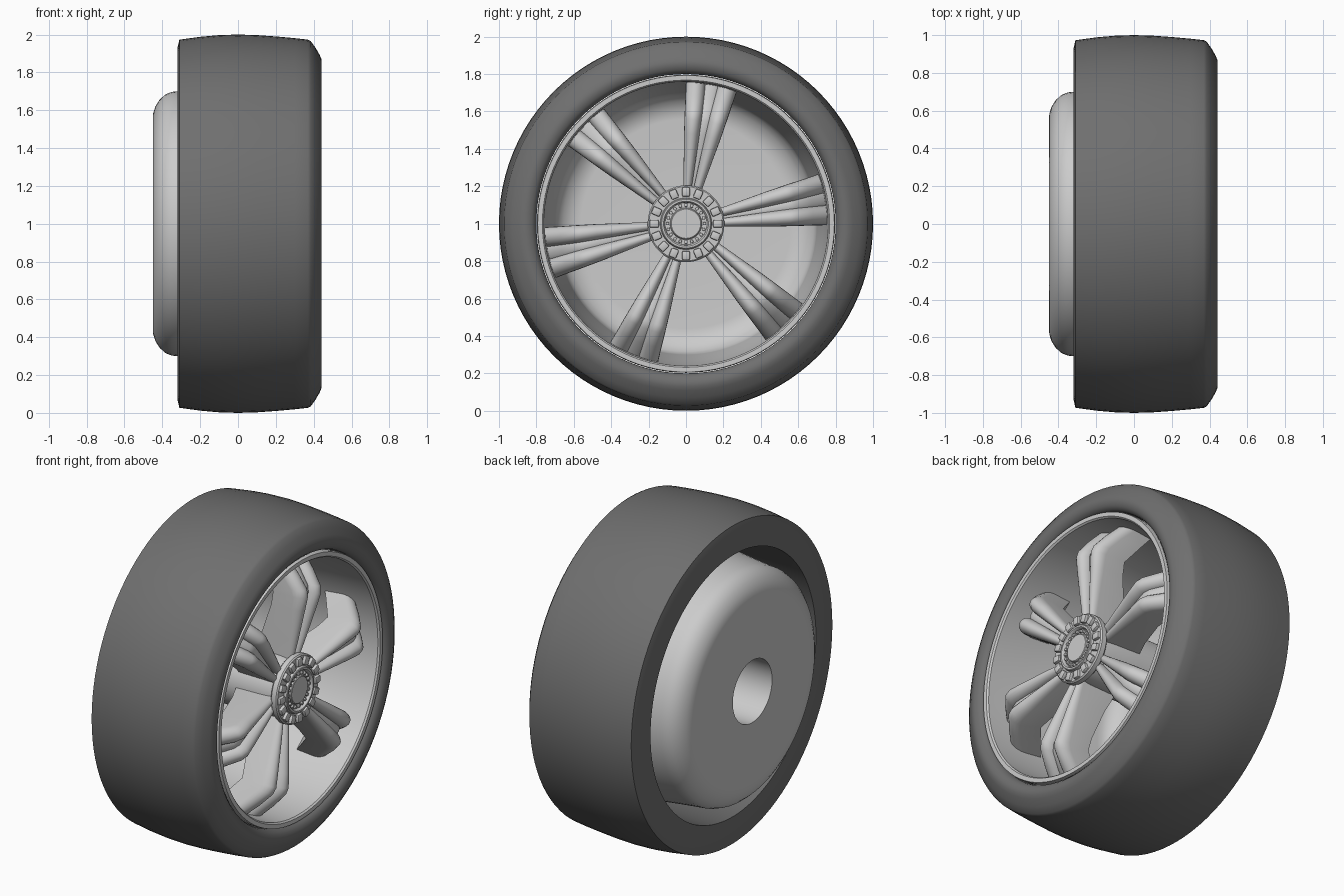
import bpy, bmesh
from math import sin, cos, pi, radians, sqrt
from mathutils import Matrix, Vector

if "Cube" in bpy.data.objects:
    bpy.data.objects.remove(bpy.data.objects["Cube"])

CENTRE = Vector((0, 0, 1))


def finish(bm, name, mat=None, sharp=35):
    bmesh.ops.remove_doubles(bm, verts=bm.verts, dist=0.0002)
    bmesh.ops.recalc_face_normals(bm, faces=bm.faces)
    me = bpy.data.meshes.new(name)
    bm.to_mesh(me)
    bm.free()
    me.shade_smooth()
    me.set_sharp_from_angle(angle=radians(sharp))
    return place(me, name, 0, mat)


def place(me, name, angle, mat=None):
    ob = bpy.data.objects.new(name, me)
    ob.location = CENTRE
    ob.rotation_euler = (angle, 0, 0)
    bpy.context.collection.objects.link(ob)
    if mat:
        me.materials.append(mat)
    return ob


def revolve(name, profile, closed=False, mat=None, n=96):
    """Spin an (x, radius) profile around the wheel axle."""
    bm = bmesh.new()
    rings = [[bm.verts.new((x, r * cos(2 * pi * i / n), r * sin(2 * pi * i / n)))
              for i in range(n)] for x, r in profile]
    pairs = list(zip(rings, rings[1:]))
    if closed:
        pairs.append((rings[-1], rings[0]))
    for a, b in pairs:
        for i in range(n):
            j = (i + 1) % n
            bm.faces.new((a[i], a[j], b[j], b[i]))
    if not closed and profile[-1][1] < 0.1:
        bm.faces.new(rings[-1])
    return finish(bm, name, mat)


def loft(bm, stations):
    """Rounded bar through stations of (radius, front x, back x, t0, t1, crown)."""
    rings = []
    for r, xf, xb, t0, t1, d in stations:
        tc, w = (t0 + t1) / 2, (t1 - t0) / 2
        section = [(tc + w * cos(pi * k / 10), xf - d + d * sin(pi * k / 10)) for k in range(11)]
        section += [(tc - w * 0.9, xb), (tc + w * 0.9, xb)]
        rings.append([bm.verts.new((x, sqrt(r * r - t * t), t)) for t, x in section])
    n = len(rings[0])
    for a, b in zip(rings, rings[1:]):
        for i in range(n):
            j = (i + 1) % n
            bm.faces.new((a[i], a[j], b[j], b[i]))
    bm.faces.new(rings[0])
    bm.faces.new(rings[-1])


def block_ring(name, count, radius, x, size):
    """Ring of small bevelled blocks facing outward along the axle."""
    bm = bmesh.new()
    for i in range(count):
        m = (Matrix.Rotation(2 * pi * i / count, 4, 'X') @ Matrix.Translation((x, radius, 0))
             @ Matrix.Diagonal((*size, 1)))
        bmesh.ops.create_cube(bm, size=1, matrix=m)
    bmesh.ops.bevel(bm, geom=bm.edges[:], offset=min(size) * 0.22, segments=2,
                    affect='EDGES', profile=0.5)
    return finish(bm, name)


rubber = bpy.data.materials.new("rubber")
rubber.diffuse_color = (0.16, 0.16, 0.16, 1)
rubber.use_nodes = True
rubber.node_tree.nodes["Principled BSDF"].inputs["Base Color"].default_value = rubber.diffuse_color

# Tyre: crowned tread, square back edge, chamfered front shoulder
revolve("tyre", [(-0.32, 0.80), (-0.32, 0.93), (-0.31, 0.973), (-0.2, 0.988), (-0.1, 0.997),
                 (0, 1.0), (0.1, 0.997), (0.2, 0.99), (0.3, 0.981), (0.37, 0.973),
                 (0.385, 0.965), (0.41, 0.93), (0.432, 0.892), (0.441, 0.87), (0.442, 0.85),
                 (0.435, 0.825), (0.42, 0.808), (0.40, 0.80)], closed=True, mat=rubber)

# Rim barrel: front lip, tapering wall, rounded back and flat back plate with axle hole
revolve("rim_barrel", [(0.30, 0.792), (0.41, 0.797), (0.425, 0.793), (0.425, 0.768),
                       (0.415, 0.76), (0.2, 0.752), (0.0, 0.735), (-0.2, 0.712),
                       (-0.32, 0.70), (-0.35, 0.697), (-0.385, 0.683), (-0.415, 0.655),
                       (-0.437, 0.62), (-0.448, 0.585), (-0.45, 0.56), (-0.45, 0.19)])

# Hub tube, open at the back plate
revolve("hub_tube", [(-0.45, 0.19), (0.1, 0.19), (0.30, 0.185), (0.37, 0.175)])

# Hub cap with raised collar and plain centre disc
revolve("hub_cap", [(0.36, 0.15), (0.36, 0.195), (0.37, 0.205), (0.40, 0.205), (0.407, 0.198),
                    (0.407, 0.138), (0.422, 0.134), (0.425, 0.13), (0.425, 0.12),
                    (0.42, 0.115), (0.405, 0.112), (0.405, 0.085), (0.415, 0.082),
                    (0.418, 0.078), (0.418, 0.02)])
block_ring("hub_outer_studs", 16, 0.17, 0.408, (0.036, 0.05, 0.042))
block_ring("hub_inner_studs", 20, 0.099, 0.405, (0.026, 0.018, 0.016))

# Spoke pair: two rounded prongs with a knee, joined by a recessed web
path = [(0.15, 0.365, 0.10, 0.004, 0.042), (0.30, 0.395, 0.17, 0.009, 0.067),
        (0.48, 0.428, 0.23, 0.015, 0.098), (0.56, 0.441, 0.24, 0.018, 0.110),
        (0.60, 0.430, 0.21, 0.020, 0.116), (0.68, 0.365, 0.15, 0.026, 0.127),
        (0.757, 0.290, 0.09, 0.032, 0.139)]
bm = bmesh.new()
for side in (1, -1):
    loft(bm, [(r, xf, xb, side * t0, side * t1, (t1 - t0) * 0.7) for r, xf, xb, t0, t1 in path])
loft(bm, [(r, xf - 0.045, xb + 0.01, -t0 - 0.012, t0 + 0.012, t0 * 0.8)
          for r, xf, xb, t0, t1 in path])
angles = (79.5, 10, -45, -112, -168, 136)
first = finish(bm, "spoke_pair_1", sharp=32)
first.rotation_euler.x = radians(angles[0])
for i, a in enumerate(angles[1:], 2):
    place(first.data, f"spoke_pair_{i}", radians(a))
